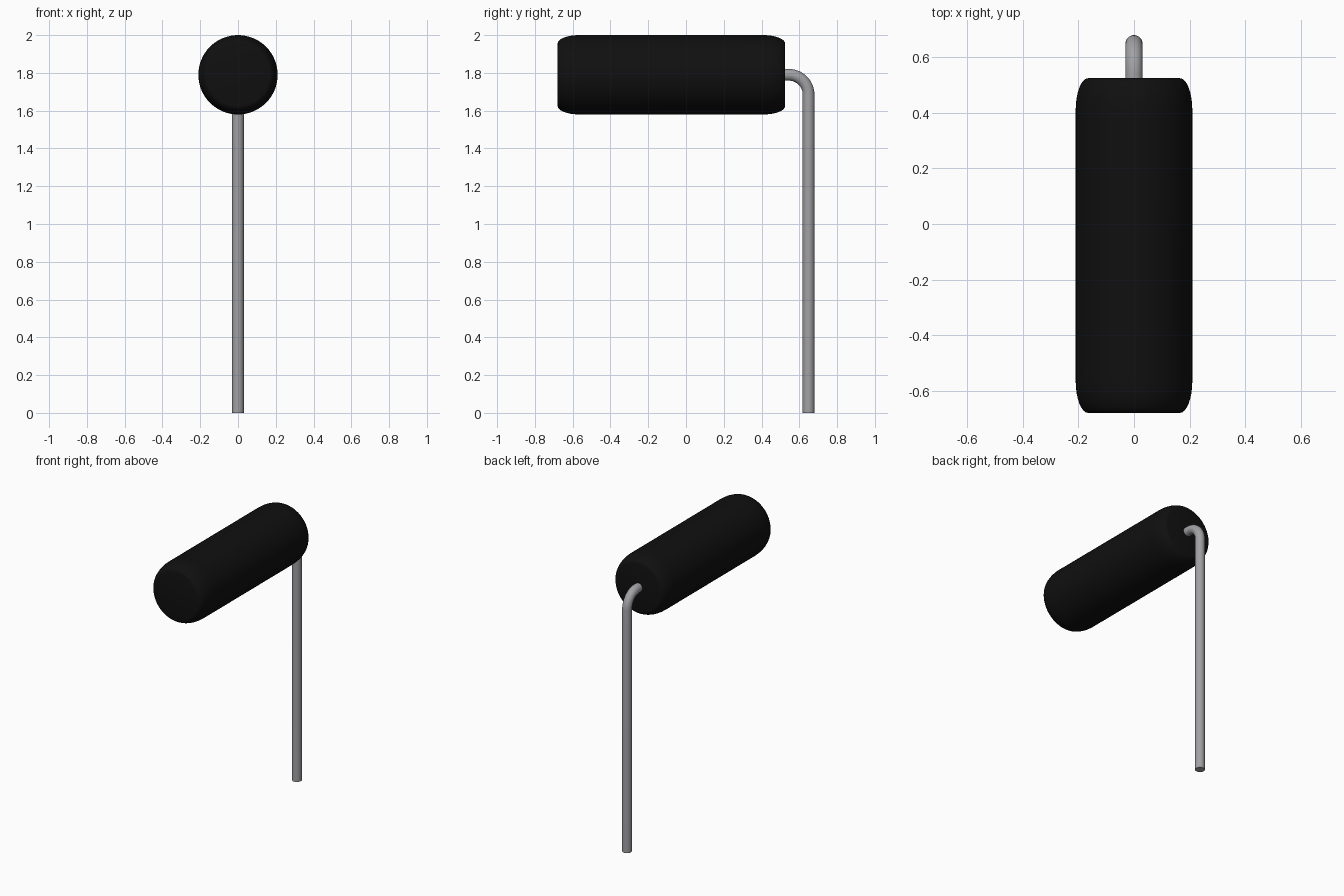
import bpy, bmesh, math
from mathutils import Vector

if "Cube" in bpy.data.objects:
    bpy.data.objects.remove(bpy.data.objects["Cube"])


def material(name, rgb):
    m = bpy.data.materials.new(name)
    m.diffuse_color = (*rgb, 1)
    m.use_nodes = True
    m.node_tree.nodes["Principled BSDF"].inputs["Base Color"].default_value = m.diffuse_color
    return m


def sweep(name, rings, sides, mat):
    """Skin circles (centre, normal angle in the YZ plane, radius) and cap both ends."""
    bm = bmesh.new()
    loops = []
    for (y, z), tilt, r in rings:
        side = Vector((1, 0, 0))
        up = Vector((0, -math.sin(tilt), math.cos(tilt)))
        loops.append([bm.verts.new(Vector((0, y, z))
                      + r * math.cos(a) * side + r * math.sin(a) * up)
                      for a in (2 * math.pi * i / sides for i in range(sides))])
    for a, b in zip(loops, loops[1:]):
        for i in range(sides):
            j = (i + 1) % sides
            bm.faces.new((a[i], a[j], b[j], b[i]))
    bm.faces.new(loops[0])
    bm.faces.new(loops[-1])
    bmesh.ops.recalc_face_normals(bm, faces=bm.faces)
    mesh = bpy.data.meshes.new(name)
    bm.to_mesh(mesh)
    bm.free()
    mesh.materials.append(mat)
    ob = bpy.data.objects.new(name, mesh)
    bpy.context.collection.objects.link(ob)
    bpy.ops.object.select_all(action='DESELECT')
    ob.select_set(True)
    bpy.context.view_layer.objects.active = ob
    bpy.ops.object.shade_smooth_by_angle(angle=math.radians(40))
    return ob


black = material("black foam", (0.005, 0.005, 0.005))
grey = material("grey metal", (0.36, 0.36, 0.38))

# Roller: cylinder along y with elliptically rounded ends
Z, R, Y0, Y1 = 1.79, 0.21, -0.68, 0.525
ROUND_Y, ROUND_R, STEPS = 0.115, 0.045, 8
arc = [(ROUND_Y * (1 - math.sin(t)), R - ROUND_R * (1 - math.cos(t)))
       for t in (math.pi / 2 * (1 - i / STEPS) for i in range(STEPS + 1))]
rings = [((Y0 + d, Z), 0, r) for d, r in arc]
rings += [((Y1 - d, Z), 0, r) for d, r in reversed(arc)]
sweep("roller", rings, 64, black)

# Bent rod: short horizontal stub, quarter bend, long straight drop
ROD, BEND, YR = 0.031, 0.105, 0.649
rod = [((Y1 - 0.02, Z), 0, ROD)]
for i in range(13):
    t = math.pi / 2 * i / 12
    rod.append(((YR - BEND + BEND * math.sin(t), Z - BEND + BEND * math.cos(t)), -t, ROD))
rod.append(((YR, 0), -math.pi / 2, ROD))
sweep("bent_rod", rod, 32, grey)
